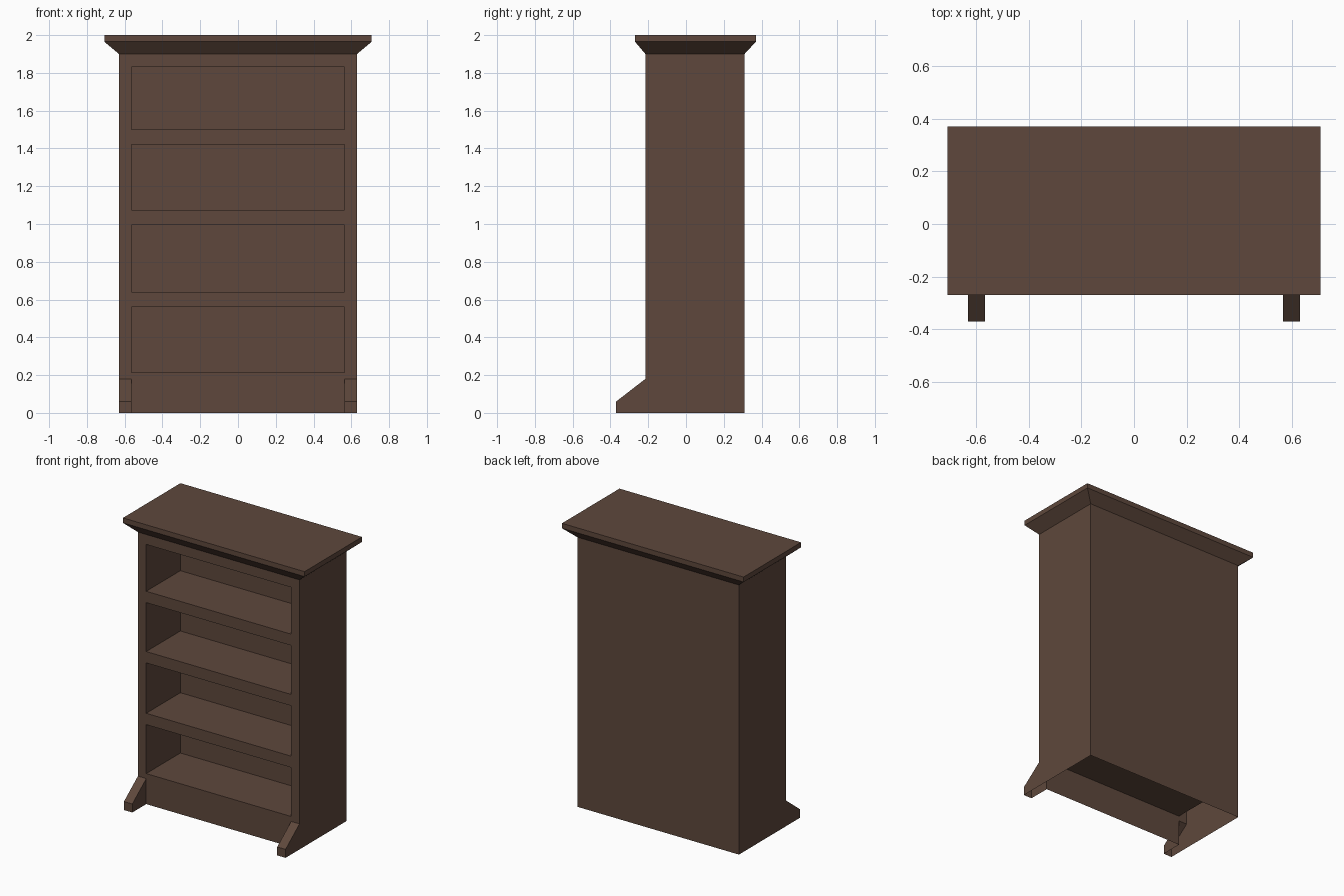
import bpy, bmesh
from mathutils import Vector

if "Cube" in bpy.data.objects:
    bpy.data.objects.remove(bpy.data.objects["Cube"])

wood = bpy.data.materials.new("dark brown wood")
wood.diffuse_color = (0.112, 0.064, 0.045, 1)
wood.use_nodes = True
wood.node_tree.nodes["Principled BSDF"].inputs["Base Color"].default_value = wood.diffuse_color

W, IN = 0.63, 0.565                          # outer and opening half widths
FRONT, BACK, INNER, TOE = -0.215, 0.31, 0.165, -0.37
TOP = 1.9
OPENINGS = [(0.215, 0.56), (0.64, 0.995), (1.075, 1.42), (1.50, 1.83)]


def face(bm, pts, facing):
    """Add a flat face whose normal points along facing."""
    f = bm.faces.new([bm.verts.new(p) for p in pts])
    f.normal_update()
    if f.normal.dot(Vector(facing)) < 0:
        f.normal_flip()


def front_rect(bm, x0, x1, z0, z1, y, facing=(0, -1, 0)):
    face(bm, [(x0, y, z0), (x1, y, z0), (x1, y, z1), (x0, y, z1)], facing)


def finish(bm, name):
    bmesh.ops.remove_doubles(bm, verts=bm.verts[:], dist=1e-5)
    me = bpy.data.meshes.new(name)
    bm.to_mesh(me)
    bm.free()
    me.materials.append(wood)
    bpy.context.collection.objects.link(bpy.data.objects.new(name, me))


# Cabinet shell, open underneath: sides with feet, stiles and back
bm = bmesh.new()
for s in (-1, 1):
    xo, xi = s * W, s * IN
    face(bm, [(xo, BACK, 0), (xo, TOE, 0), (xo, TOE, 0.06), (xo, FRONT, 0.18),
              (xo, FRONT, TOP), (xo, BACK, TOP)], (s, 0, 0))
    front_rect(bm, xi, xo, 0.18, TOP, FRONT)
    # foot: inner cheek, sloping top, toe
    face(bm, [(xi, FRONT, 0), (xi, TOE, 0), (xi, TOE, 0.06), (xi, FRONT, 0.18)], (-s, 0, 0))
    face(bm, [(xi, TOE, 0.06), (xo, TOE, 0.06), (xo, FRONT, 0.18), (xi, FRONT, 0.18)], (0, -1, 1))
    front_rect(bm, xi, xo, 0, 0.06, TOE)
front_rect(bm, -W, W, 0, TOP, BACK, (0, 1, 0))
finish(bm, "cabinet_case")

# Plinth, shelf edges and top rail between the openings
bm = bmesh.new()
lows = [0] + [b for a, b in OPENINGS]
highs = [a for a, b in OPENINGS] + [TOP]
for z0, z1 in zip(lows, highs):
    front_rect(bm, -IN, IN, z0, z1, FRONT)
finish(bm, "front_rails")

# Recessed shelf compartments
bm = bmesh.new()
for z0, z1 in OPENINGS:
    front_rect(bm, -IN, IN, z0, z1, INNER)
    for z, n in ((z0, 1), (z1, -1)):
        face(bm, [(-IN, FRONT, z), (IN, FRONT, z), (IN, INNER, z), (-IN, INNER, z)], (0, 0, n))
    for s in (-1, 1):
        x = s * IN
        face(bm, [(x, FRONT, z0), (x, INNER, z0), (x, INNER, z1), (x, FRONT, z1)], (-s, 0, 0))
finish(bm, "shelf_compartments")

# Flared crown with flat top
bm = bmesh.new()
rings = []
for w, y0, y1, z in ((W, FRONT, BACK, TOP), (0.708, -0.27, 0.37, 1.965), (0.708, -0.27, 0.37, 2.0)):
    rings.append([bm.verts.new(p) for p in ((-w, y0, z), (w, y0, z), (w, y1, z), (-w, y1, z))])
for a, b in zip(rings, rings[1:]):
    for i in range(4):
        j = (i + 1) % 4
        bm.faces.new((a[i], a[j], b[j], b[i]))
bm.faces.new(rings[-1])
finish(bm, "crown_top")
